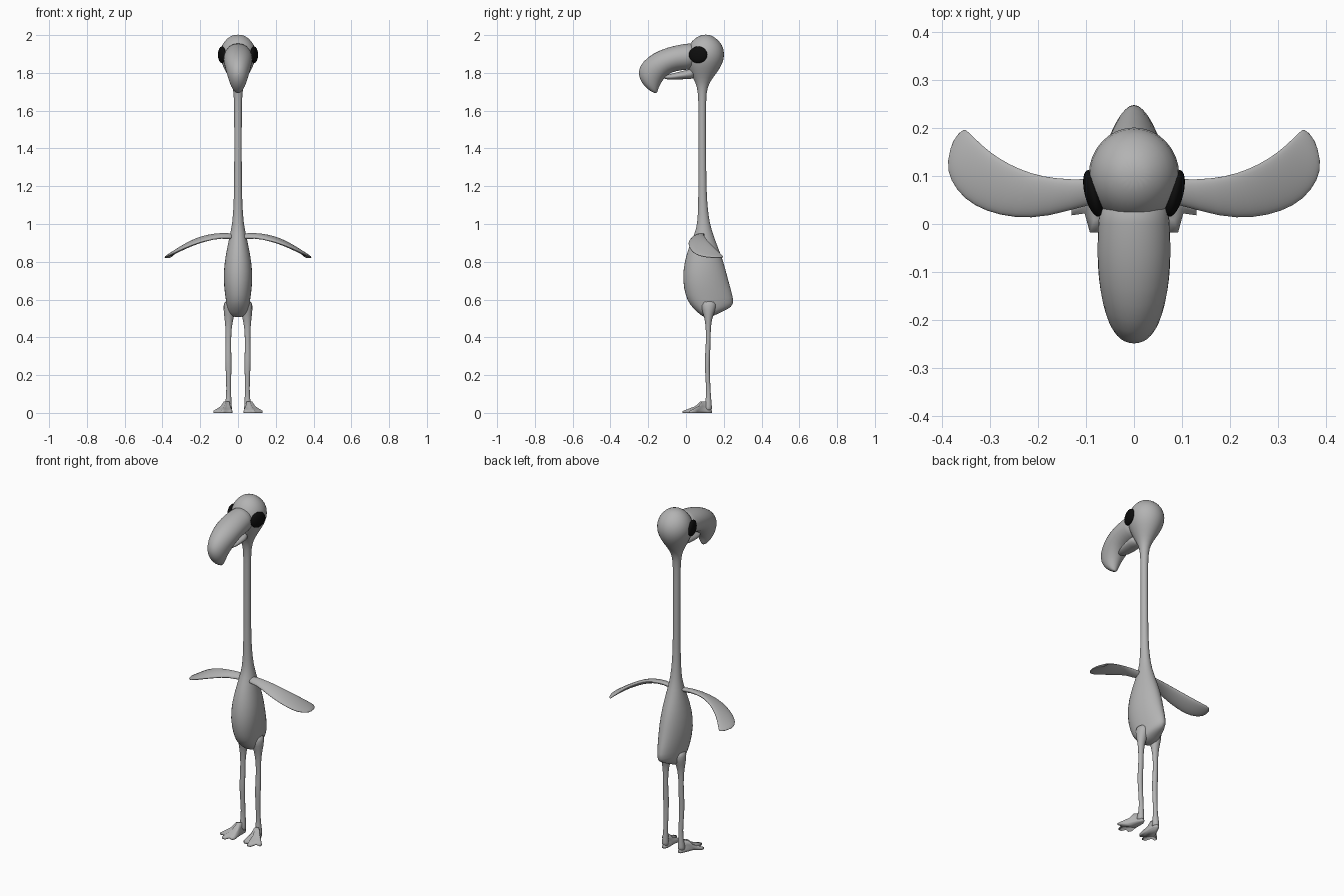
import bpy, bmesh, math
from mathutils import Vector

SIDES = 16


def material(name, rgb):
    m = bpy.data.materials.new(name)
    m.diffuse_color = (*rgb, 1)
    return m


grey = material("plain grey", (0.45, 0.45, 0.45))
black = material("eye black", (0.004, 0.004, 0.004))


def skin(name, rings, subdivide=1, mirror=False, mat=grey):
    """Join rings of points into a closed smooth surface."""
    bm = bmesh.new()
    loops = [[bm.verts.new(p) for p in ring] for ring in rings]
    n = len(loops[0])
    for a, b in zip(loops, loops[1:]):
        for i in range(n):
            j = (i + 1) % n
            bm.faces.new((a[i], a[j], b[j], b[i]))
    bm.faces.new(loops[0][::-1])
    bm.faces.new(loops[-1])
    bmesh.ops.recalc_face_normals(bm, faces=bm.faces)
    for f in bm.faces:
        f.smooth = True
    me = bpy.data.meshes.new(name)
    bm.to_mesh(me)
    bm.free()
    me.materials.append(mat)
    ob = bpy.data.objects.new(name, me)
    bpy.context.collection.objects.link(ob)
    if mirror:
        ob.modifiers.new("Mirror", 'MIRROR').use_mirror_merge = False
    if subdivide:
        s = ob.modifiers.new("Smooth", 'SUBSURF')
        s.levels = s.render_levels = subdivide
    return ob


def ring(front, back, side, pinch=0.0):
    """Oval from a front to a back point; pinch narrows the back."""
    f, b, s = Vector(front), Vector(back), Vector(side)
    c, u = (f + b) / 2, (f - b) / 2
    pts = []
    for i in range(SIDES):
        t = 2 * math.pi * i / SIDES
        w = math.sin(t) * (1 - pinch * (1 - math.cos(t)) / 2)
        pts.append(c + u * math.cos(t) + s * w)
    return pts


def profile(sections, x=0.0):
    """Sections in the side plane: y, z, y, z, half width, pinch."""
    return [ring((x, s[0], s[1]), (x, s[2], s[3]), (s[4], 0, 0), s[5] if len(s) > 5 else 0)
            for s in sections]


# body, neck and head in one sweep
skin("body_neck_head", profile([
    (.10, .502, .14, .51, .035),
    (.06, .53, .19, .535, .062, .2),
    (.015, .575, .25, .56, .077, .45),
    (-.005, .62, .257, .60, .085, .45),
    (-.022, .70, .226, .70, .093, .3),
    (-.012, .80, .202, .80, .082, .2),
    (.018, .89, .165, .89, .055),
    (.045, .95, .143, .95, .042),
    (.06, 1.0, .127, 1.0, .031),
    (.064, 1.10, .112, 1.10, .023),
    (.066, 1.25, .107, 1.25, .02),
    (.066, 1.60, .106, 1.60, .02),
    (.064, 1.70, .108, 1.70, .023),
    (.05, 1.75, .124, 1.75, .034),
    (.02, 1.80, .165, 1.80, .062),
    (.0, 1.85, .197, 1.85, .09),
    (-.005, 1.90, .208, 1.90, .101),
    (.015, 1.95, .195, 1.95, .088),
    (.045, 1.985, .16, 1.985, .058),
    (.085, 2.003, .125, 2.003, .022),
]))

# hooked upper beak
skin("upper_beak", profile([
    (.06, 1.965, .06, 1.82, .075),
    (.0, 1.955, .0, 1.815, .076),
    (-.06, 1.947, -.05, 1.81, .079),
    (-.14, 1.922, -.09, 1.795, .076),
    (-.205, 1.885, -.115, 1.77, .068),
    (-.25, 1.835, -.13, 1.748, .057),
    (-.255, 1.78, -.142, 1.725, .046),
    (-.22, 1.725, -.15, 1.703, .03),
    (-.175, 1.695, -.155, 1.69, .01),
]))

# short lower beak below it
skin("lower_beak", profile([
    (.05, 1.83, .05, 1.765, .045),
    (.0, 1.815, .0, 1.768, .046),
    (-.06, 1.80, -.06, 1.762, .04),
    (-.10, 1.79, -.105, 1.765, .025),
    (-.12, 1.785, -.12, 1.772, .008),
]))

# curved wings, leading edge then trailing edge
wing = [
    ((.01, .055, .925), (.01, .105, .94), .016),
    ((.09, .042, .935), (.09, .092, .947), .013),
    ((.18, .013, .912), (.165, .095, .938), .013),
    ((.25, .011, .888), (.215, .106, .922), .013),
    ((.31, .025, .860), (.26, .125, .900), .012),
    ((.355, .05, .838), (.30, .15, .875), .011),
    ((.385, .09, .826), (.33, .178, .848), .009),
    ((.392, .13, .822), (.345, .192, .835), .007),
    ((.376, .18, .820), (.355, .201, .822), .004),
]
rings = []
for i, (f, b, t) in enumerate(wing):
    lean = 0.9 * i / len(wing)
    rings.append(ring(f, b, (t * math.sin(lean), 0, t * math.cos(lean))))
skin("wings", rings, mirror=True)

# legs with a slight knee: z, x, front y, back y, half width
leg = [
    (.60, .042, .07, .17, .036), (.54, .045, .085, .155, .032),
    (.50, .048, .098, .138, .024), (.45, .050, .105, .131, .016),
    (.37, .051, .106, .130, .014), (.28, .051, .098, .127, .017),
    (.22, .050, .101, .126, .015), (.12, .049, .107, .130, .012),
    (.07, .050, .105, .134, .015), (.03, .052, .095, .138, .02),
    (.01, .052, .095, .138, .02),
]
skin("legs", [ring((x, f, z), (x, b, z), (w, 0, 0)) for z, x, f, b, w in leg], mirror=True)

# webbed three-toed feet, rising to the ankle
outline = [(.035, .12), (.044, .138), (.06, .138), (.071, .115), (.095, .06),
           (.13, .036), (.131, .018), (.103, .022), (.092, -.018), (.072, -.018),
           (.062, .008), (.04, -.002), (.029, .012), (.035, .06)]
steps = [(1, 0), (1, .01), (.8, .02), (.5, .035), (.3, .06)]
skin("feet", [[(.052 + (x - .052) * s, .115 + (y - .115) * s, z) for x, y in outline]
              for s, z in steps], subdivide=0, mirror=True)

# flattened black eyes
for side, label in ((1, "right"), (-1, "left")):
    bpy.ops.mesh.primitive_uv_sphere_add(segments=24, ring_count=14, radius=1,
                                         location=(side * .085, .064, 1.896),
                                         rotation=(0, 0, -side * math.radians(14)))
    eye = bpy.context.object
    eye.name = label + "_eye"
    eye.scale = (.018, .05, .044)
    eye.data.materials.append(black)
    bpy.ops.object.shade_smooth()
